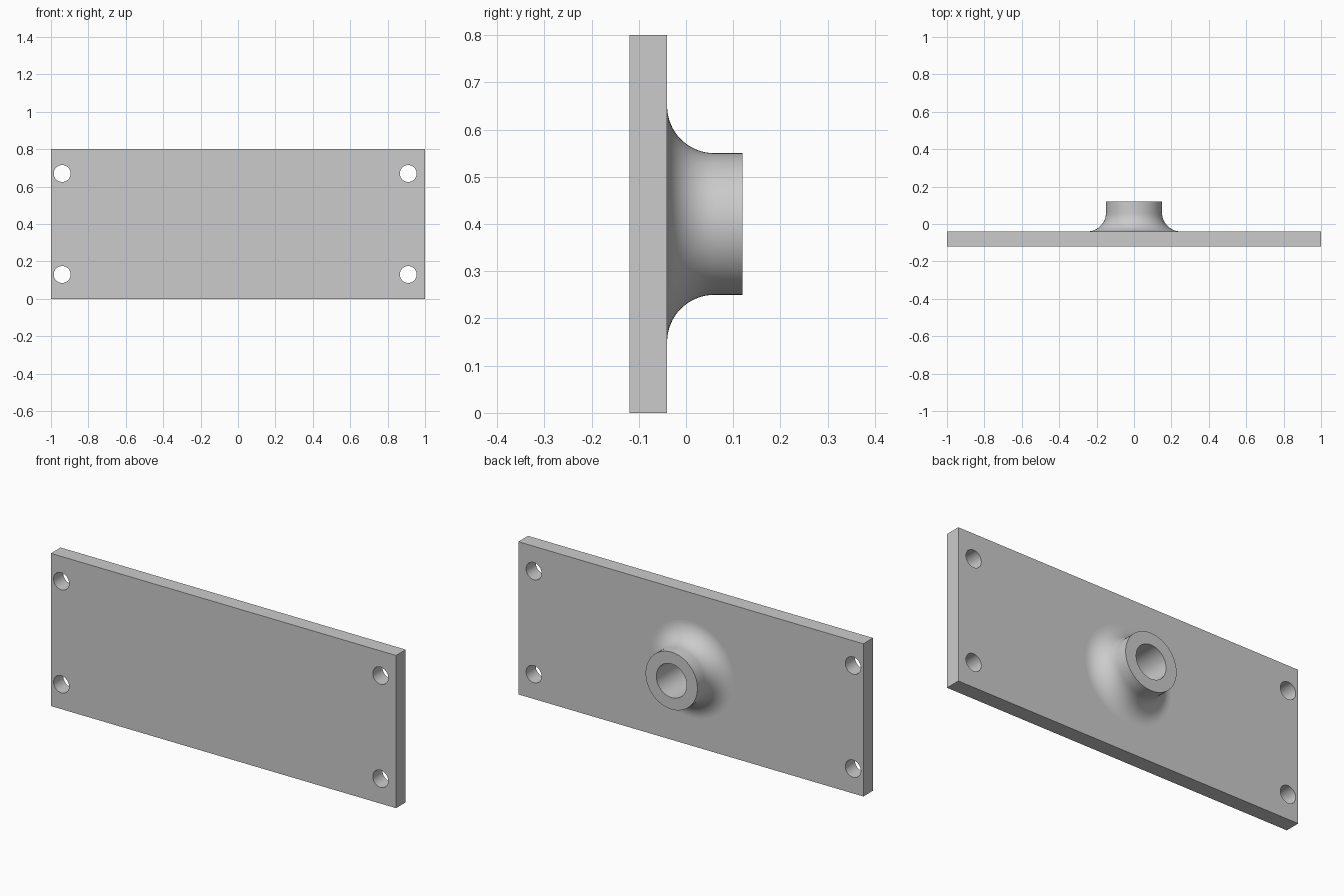
import bpy, bmesh
from math import pi, sin, cos
from mathutils import Matrix, Vector

cube = bpy.data.objects.get("Cube")
if cube:
    bpy.data.objects.remove(cube, do_unlink=True)

GREY = (0.6, 0.6, 0.6, 1)
metal = bpy.data.materials.new("plain_grey")
metal.use_nodes = True
metal.diffuse_color = GREY
metal.node_tree.nodes["Principled BSDF"].inputs["Base Color"].default_value = GREY

PLATE_FRONT, PLATE_BACK, BOSS_END = -0.12, -0.04, 0.12
BOSS_Z, BOSS_R, BORE_R, BORE_FLOOR = 0.4, 0.15, 0.088, -0.08
FILLET, HOLE_R = 0.1, 0.045
SIDES = 64


def finish(bm, name):
    bmesh.ops.recalc_face_normals(bm, faces=bm.faces)
    mesh = bpy.data.meshes.new(name)
    bm.to_mesh(mesh)
    bm.free()
    mesh.materials.append(metal)
    ob = bpy.data.objects.new(name, mesh)
    bpy.context.collection.objects.link(ob)
    return ob


def activate(ob):
    bpy.ops.object.select_all(action="DESELECT")
    ob.select_set(True)
    bpy.context.view_layer.objects.active = ob


def drill(target, x, z, radius, y0, y1):
    """Cut a round hole along y from y0 to y1."""
    bm = bmesh.new()
    place = Matrix.Translation((x, (y0 + y1) / 2, z)) @ Matrix.Rotation(pi / 2, 4, "X")
    bmesh.ops.create_cone(bm, cap_ends=True, segments=SIDES, radius1=radius,
                          radius2=radius, depth=y1 - y0, matrix=place)
    cutter = finish(bm, "hole_cutter")
    cutter.hide_render = True
    activate(target)
    mod = target.modifiers.new("hole", "BOOLEAN")
    mod.operation, mod.solver, mod.object = "DIFFERENCE", "EXACT", cutter
    bpy.ops.object.modifier_apply(modifier=mod.name)
    bpy.data.objects.remove(cutter, do_unlink=True)


# Flat mounting plate
bm = bmesh.new()
bmesh.ops.create_cube(bm, size=1, matrix=Matrix.Translation((0, (PLATE_FRONT + PLATE_BACK) / 2, 0.4))
                      @ Matrix.Diagonal((2, PLATE_BACK - PLATE_FRONT, 0.8, 1)))
plate = finish(bm, "mounting_plate")

# Four corner screw holes and the blind bore behind the boss
for x in (-0.94, 0.91):
    for z in (0.13, 0.67):
        drill(plate, x, z, HOLE_R, PLATE_FRONT - 0.1, PLATE_BACK + 0.1)
drill(plate, 0, BOSS_Z, BORE_R, BORE_FLOOR, PLATE_BACK + 0.1)

# Hollow boss with a filleted foot, turned around the y axis
profile = [(BORE_R, PLATE_BACK), (BORE_R, BOSS_END), (BOSS_R, BOSS_END)]
for i in range(17):
    a = pi / 2 * i / 16
    profile.append((BOSS_R + FILLET * (1 - cos(a)), PLATE_BACK + FILLET * (1 - sin(a))))
bm = bmesh.new()
verts = [bm.verts.new((r, y, BOSS_Z)) for r, y in profile]
edges = [bm.edges.new((v, verts[(i + 1) % len(verts)])) for i, v in enumerate(verts)]
bmesh.ops.spin(bm, geom=verts + edges, cent=(0, 0, BOSS_Z), axis=Vector((0, 1, 0)),
               angle=2 * pi, steps=SIDES, use_merge=True)
bmesh.ops.remove_doubles(bm, verts=bm.verts, dist=1e-5)
boss = finish(bm, "hollow_boss")

for ob in (plate, boss):
    activate(ob)
    bpy.ops.object.shade_smooth_by_angle(angle=pi / 6)
